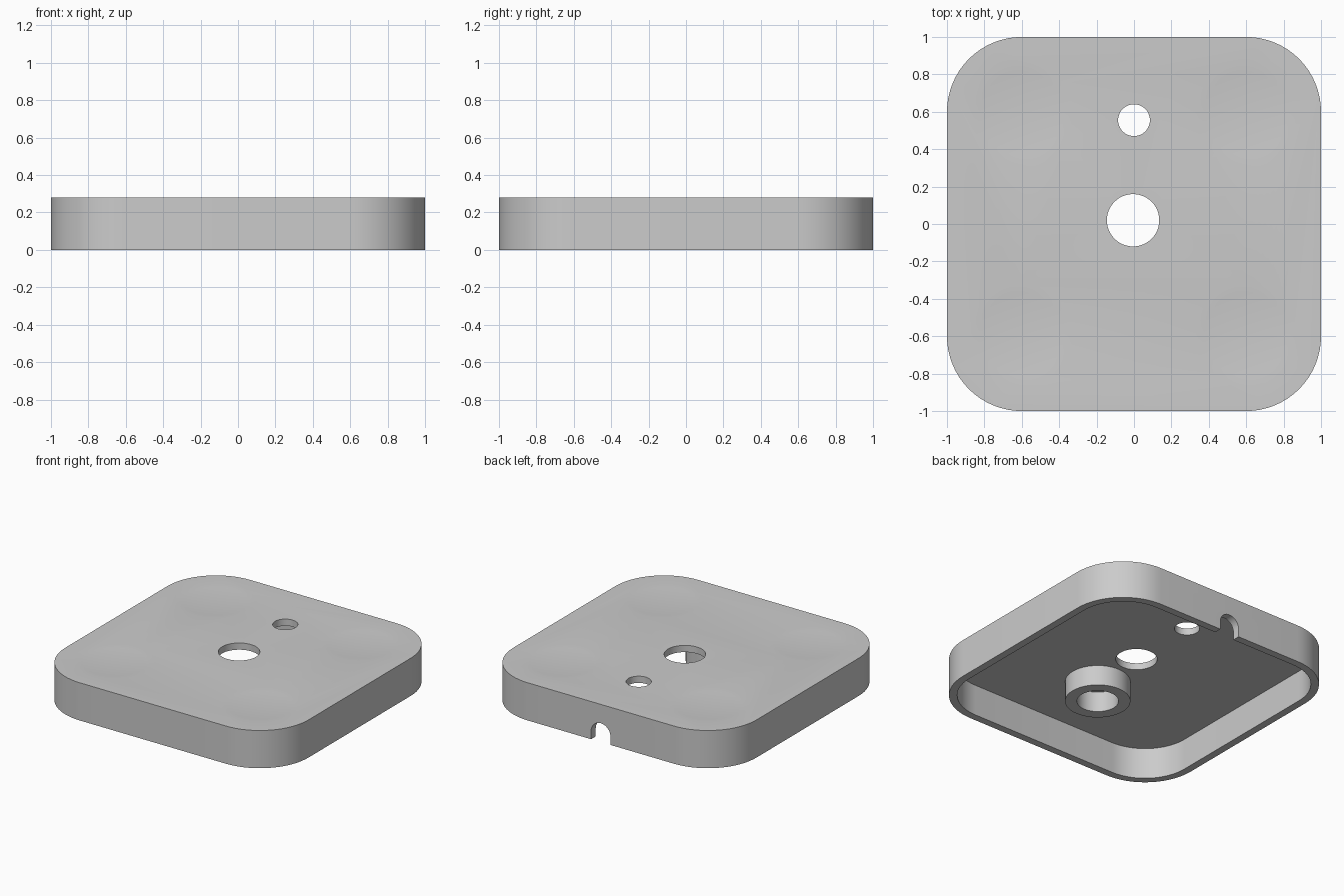
import bpy
import bmesh
from math import pi, sin, cos, sqrt, radians
from mathutils import Matrix, Vector

cube = bpy.data.objects.get("Cube")
if cube:
    bpy.data.objects.remove(cube, do_unlink=True)

HEIGHT = 0.28
CEILING = 0.23
WALL = 0.055
CORNER = 0.4

grey = bpy.data.materials.new("plain grey")
grey.use_nodes = True
grey.diffuse_color = (0.6, 0.6, 0.6, 1)
grey.node_tree.nodes["Principled BSDF"].inputs["Base Color"].default_value = grey.diffuse_color


def make_object(name, bm):
    bmesh.ops.recalc_face_normals(bm, faces=bm.faces)
    mesh = bpy.data.meshes.new(name)
    bm.to_mesh(mesh)
    bm.free()
    mesh.materials.append(grey)
    obj = bpy.data.objects.new(name, mesh)
    bpy.context.collection.objects.link(obj)
    return obj


def prism(name, outline, low, high, matrix=Matrix()):
    """Extrude a flat outline from low to high."""
    bm = bmesh.new()
    face = bm.faces.new([bm.verts.new((x, y, low)) for x, y in outline])
    top = bmesh.ops.extrude_face_region(bm, geom=[face])["geom"]
    moved = [v for v in top if isinstance(v, bmesh.types.BMVert)]
    bmesh.ops.translate(bm, verts=moved, vec=(0, 0, high - low))
    bm.transform(matrix)
    return make_object(name, bm)


def lathe(name, profile, closed=False, centre=(0, 0, 0), steps=48):
    """Spin a radius-height profile about a vertical axis."""
    bm = bmesh.new()
    verts = [bm.verts.new((r, 0, z)) for r, z in profile]
    edges = [bm.edges.new(pair) for pair in zip(verts, verts[1:])]
    if closed:
        edges.append(bm.edges.new((verts[-1], verts[0])))
    bmesh.ops.spin(bm, geom=verts + edges, axis=(0, 0, 1), cent=(0, 0, 0),
                   angle=2 * pi, steps=steps)
    bmesh.ops.remove_doubles(bm, verts=bm.verts, dist=1e-5)
    bmesh.ops.translate(bm, verts=bm.verts, vec=centre)
    return make_object(name, bm)


def arc(cx, cy, radius, start, sweep, count):
    return [(cx + radius * cos(start + sweep * i / count),
             cy + radius * sin(start + sweep * i / count)) for i in range(count + 1)]


def rounded_square(half, radius):
    points = []
    c = half - radius
    for i, (sx, sy) in enumerate([(1, 1), (-1, 1), (-1, -1), (1, -1)]):
        points += arc(sx * c, sy * c, radius, i * pi / 2, pi / 2, 16)
    return points


def activate(obj):
    bpy.ops.object.select_all(action='DESELECT')
    obj.select_set(True)
    bpy.context.view_layer.objects.active = obj


def cut(target, cutter):
    cutter.hide_render = True
    mod = target.modifiers.new("cut", 'BOOLEAN')
    mod.operation = 'DIFFERENCE'
    mod.solver = 'EXACT'
    mod.object = cutter
    activate(target)
    bpy.ops.object.modifier_apply(modifier=mod.name)
    bpy.data.objects.remove(cutter, do_unlink=True)


# Rounded cover, hollow from below
cover = prism("cover", rounded_square(1, CORNER), 0, HEIGHT)
cut(cover, prism("cavity", rounded_square(1 - WALL, CORNER - WALL), -0.1, CEILING))

# Centre opening and smaller hole behind it
for x, y, radius in [(-0.005, 0.02, 0.14), (0, 0.555, 0.085)]:
    cut(cover, prism("hole", arc(x, y, radius, 0, 2 * pi, 48)[:-1], 0.1, 0.5))

# Arched cable notch in the back wall
arch = [(0.08, -0.1)] + arc(0, 0.06, 0.08, 0, pi, 20) + [(-0.08, -0.1)]
cut(cover, prism("notch", arch, -1.2, -0.8, Matrix.Rotation(pi / 2, 4, 'X')))

# Four shallow dishes in the top
DISH, DEPTH = 0.27, 0.01
sphere = (DISH ** 2 + DEPTH ** 2) / (2 * DEPTH)
dish = []
for i in range(7):
    r = DISH * i / 6
    dish.append((r, HEIGHT - DEPTH + sphere - sqrt(sphere ** 2 - r ** 2)))
dish += [(DISH, HEIGHT + 0.1), (0, HEIGHT + 0.1)]
for sx in (-1, 1):
    for sy in (-1, 1):
        cut(cover, lathe("dish", dish, centre=(sx * 0.6, sy * 0.59, 0)))

# Hollow boss hanging from the ceiling
boss = lathe("boss", [(0.14, CEILING + 0.002), (0.14, 0.08), (0.22, 0.08), (0.22, CEILING + 0.002)],
             closed=True, centre=(0, -0.38, 0))

for obj in (cover, boss):
    activate(obj)
    bpy.ops.object.shade_smooth_by_angle(angle=radians(30))
